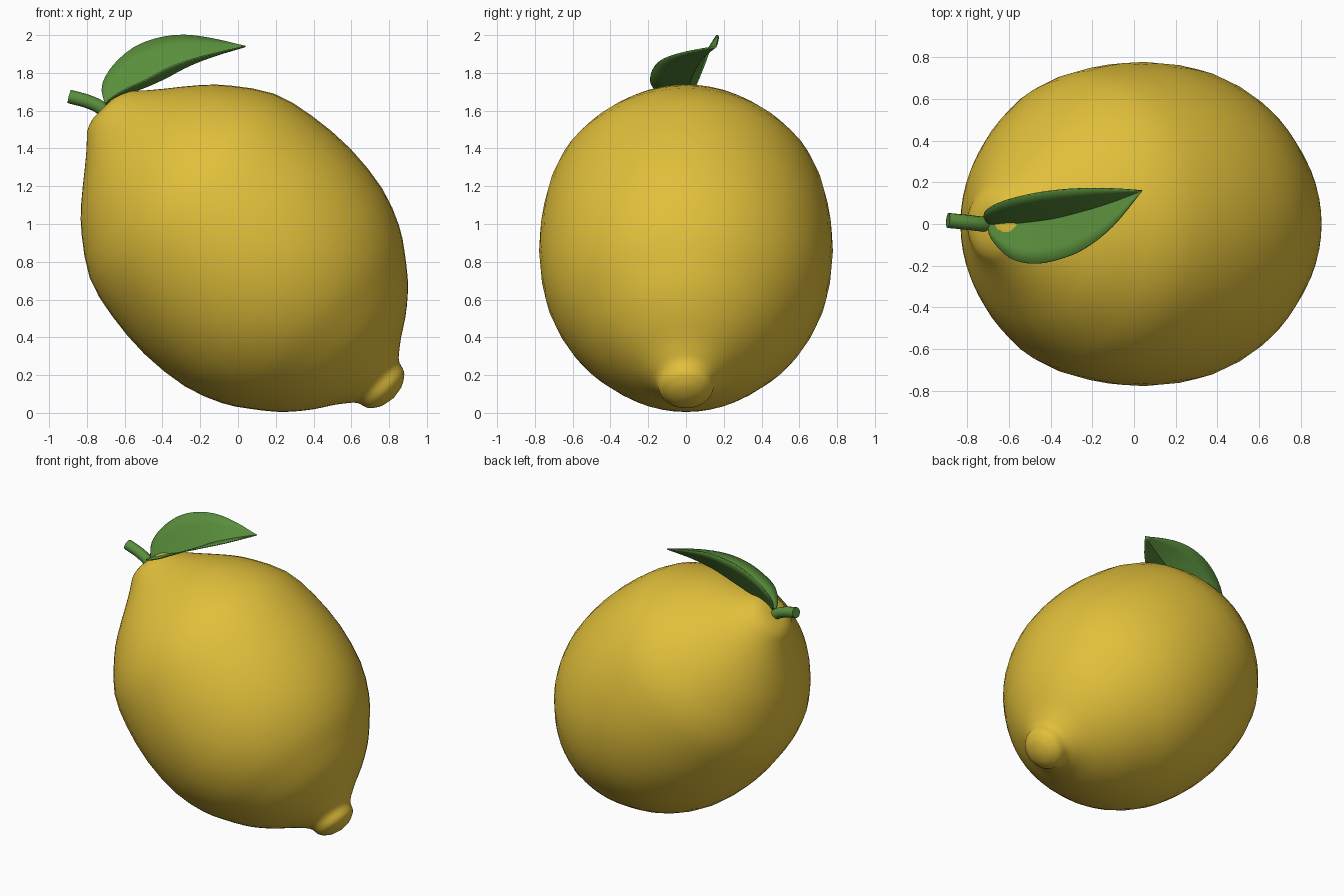
import bpy, bmesh, math
from mathutils import Vector

if "Cube" in bpy.data.objects:
    bpy.data.objects.remove(bpy.data.objects["Cube"])


def material(name, rgb):
    m = bpy.data.materials.new(name)
    m.diffuse_color = (*rgb, 1)
    m.use_nodes = True
    m.node_tree.nodes["Principled BSDF"].inputs["Base Color"].default_value = m.diffuse_color
    return m


YELLOW = material("lemon yellow", (0.75, 0.52, 0.043))
GREEN = material("leaf green", (0.10, 0.27, 0.045))


def smooth_path(points, steps):
    """Catmull-Rom curve through the points."""
    p = [Vector(q) for q in points]
    p = [2 * p[0] - p[1]] + p + [2 * p[-1] - p[-2]]
    out = []
    for i in range(1, len(p) - 2):
        a, b, c, d = p[i - 1:i + 3]
        for k in range(steps):
            t = k / steps
            out.append(0.5 * (2 * b + (c - a) * t + (2 * a - 5 * b + 4 * c - d) * t * t
                              + (3 * b - a - 3 * c + d) * t ** 3))
    return out + [p[-2]]


def grid_object(name, rows, mat, closed=False, caps=False, angle=40):
    """Skin rows of points with quads."""
    bm = bmesh.new()
    vs = [[bm.verts.new(v) for v in row] for row in rows]
    n = len(vs[0])
    for a, b in zip(vs, vs[1:]):
        for j in range(n if closed else n - 1):
            k = (j + 1) % n
            bm.faces.new((a[j], a[k], b[k], b[j]))
    if caps:
        bm.faces.new(vs[0][::-1])
        bm.faces.new(vs[-1])
    bmesh.ops.remove_doubles(bm, verts=bm.verts, dist=1e-4)
    bmesh.ops.recalc_face_normals(bm, faces=bm.faces)
    me = bpy.data.meshes.new(name)
    bm.to_mesh(me)
    bm.free()
    me.materials.append(mat)
    ob = bpy.data.objects.new(name, me)
    bpy.context.collection.objects.link(ob)
    bpy.ops.object.select_all(action='DESELECT')
    bpy.context.view_layer.objects.active = ob
    ob.select_set(True)
    bpy.ops.object.shade_smooth_by_angle(angle=math.radians(angle))
    return ob


def rings(path, radii, sides, squash=1.0):
    """Circles around a path that lies near the xz plane."""
    out = []
    for i, p in enumerate(path):
        t = (path[min(i + 1, len(path) - 1)] - path[max(i - 1, 0)]).normalized()
        u = Vector((0, 1, 0)).cross(t).normalized()
        v = t.cross(u)
        out.append([p + radii[i] * (math.cos(a) * u + squash * math.sin(a) * v)
                    for a in (math.tau * k / sides for k in range(sides))])
    return out


# Lemon fruit: profile (distance along axis, radius) turned about a 45 degree axis
profile = [(-1.645, 0), (-1.645, .08), (-1.622, .145), (-1.59, .182), (-1.55, .225),
           (-1.49, .297), (-1.365, .45), (-1.25, .56), (-1.06, .69), (-.84, .748),
           (-.57, .77), (-.3, .74), (-.1, .665), (.02, .587), (.134, .497), (.2, .43),
           (.269, .344), (.33, .25), (.37, .198), (.395, .168), (.42, .151), (.45, .143),
           (.475, .13), (.495, .105), (.515, .068), (.527, 0)]
AXIS = Vector((1, 0, -1)).normalized()
BASE = Vector((1, 0, 1)).normalized() * 0.64
curve = smooth_path([(s, r, 0) for s, r in profile], 2)
path = [BASE + AXIS * c.x for c in curve]
# the axis is straight, so each ring can be built from its own neighbours
fruit_rows = []
U = Vector((1, 0, 1)).normalized()
for p, c in zip(path, curve):
    fruit_rows.append([p + max(c.y, 0) * (math.cos(a) * U + 1.01 * math.sin(a) * Vector((0, 1, 0)))
                       for a in (math.tau * k / 48 for k in range(48))])
grid_object("lemon_fruit", fruit_rows, YELLOW, closed=True, angle=60)

# Stem: short bent tube
stem = smooth_path([(-.68, 0, 1.57), (-.73, 0, 1.618), (-.80, .008, 1.65), (-.893, .017, 1.675)], 4)
grid_object("stem", rings(stem, [.036] * len(stem), 16), GREEN, closed=True, caps=True)

# Leaf: two halves folded along the midrib
back = smooth_path([(-.70, 0, 1.62), (-.72, .05, 1.73), (-.66, .095, 1.84), (-.55, .13, 1.935),
                    (-.42, .155, 1.985), (-.28, .168, 2.0), (-.13, .17, 1.98), (.04, .16, 1.94)], 4)
rib = smooth_path([(-.70, 0, 1.62), (-.66, 0, 1.66), (-.58, .003, 1.695), (-.49, .012, 1.725),
                   (-.38, .028, 1.775), (-.26, .058, 1.838), (-.12, .10, 1.892), (.04, .16, 1.94)], 4)
front = smooth_path([(-.70, 0, 1.62), (-.685, -.07, 1.655), (-.60, -.16, 1.71), (-.49, -.19, 1.762),
                     (-.37, -.172, 1.825), (-.24, -.12, 1.872), (-.10, -.01, 1.908), (.04, .16, 1.94)], 4)
rows = []
for b, m, f in zip(back, rib, front):
    rows.append([b.lerp(m, k / 3) for k in range(3)] + [m.lerp(f, k / 3) for k in range(4)])
leaf = grid_object("leaf", rows, GREEN)
solid = leaf.modifiers.new("thickness", 'SOLIDIFY')
solid.thickness = 0.008
solid.offset = 0
